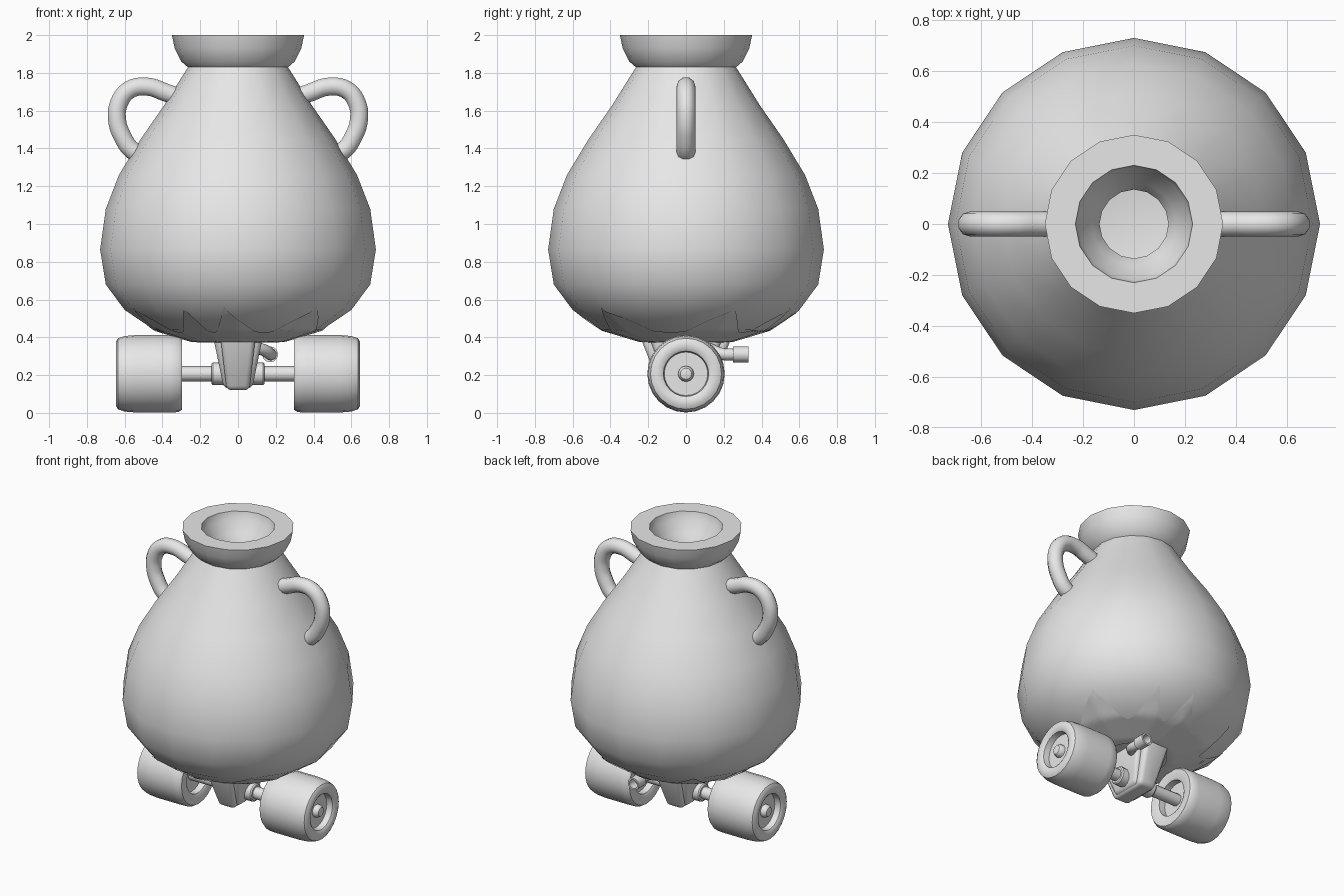
import bpy, bmesh, math
from mathutils import Matrix, Vector

cube = bpy.data.objects.get("Cube")
if cube:
    bpy.data.objects.remove(cube, do_unlink=True)

clay = bpy.data.materials.new("plain_grey")
clay.use_nodes = True
clay.diffuse_color = (0.8, 0.8, 0.8, 1)
clay.node_tree.nodes["Principled BSDF"].inputs["Base Color"].default_value = (0.8, 0.8, 0.8, 1)
TO_X = Matrix.Rotation(math.pi / 2, 4, 'Y')   # z axis -> +x


def finish(name, bm, matrix=Matrix(), angle=40, recalc=True):
    bmesh.ops.remove_doubles(bm, verts=bm.verts, dist=1e-5)
    bm.transform(matrix)
    if recalc:
        bmesh.ops.recalc_face_normals(bm, faces=bm.faces)
    mesh = bpy.data.meshes.new(name)
    bm.to_mesh(mesh)
    bm.free()
    mesh.materials.append(clay)
    obj = bpy.data.objects.new(name, mesh)
    bpy.context.collection.objects.link(obj)
    bpy.ops.object.select_all(action='DESELECT')
    obj.select_set(True)
    bpy.context.view_layer.objects.active = obj
    bpy.ops.object.shade_smooth_by_angle(angle=math.radians(angle))
    return obj


def lathe(name, profile, segments, matrix=Matrix(), angle=40):
    """Spin (radius, height) points around z."""
    bm = bmesh.new()
    verts = [bm.verts.new((r, 0, h)) for r, h in profile]
    edges = [bm.edges.new(pair) for pair in zip(verts, verts[1:])]
    bmesh.ops.spin(bm, geom=verts + edges, cent=(0, 0, 0), axis=(0, 0, 1),
                   angle=math.tau, steps=segments, use_merge=True)
    return finish(name, bm, matrix, angle)


def tube(name, points, radius, sides=12, steps=5):
    """Round tube through a smooth path."""
    curve = bpy.data.curves.new(name, 'CURVE')
    curve.dimensions = '3D'
    curve.bevel_depth = radius
    curve.bevel_resolution = sides // 4
    curve.use_fill_caps = True
    curve.resolution_u = steps
    spline = curve.splines.new('BEZIER')
    spline.bezier_points.add(len(points) - 1)
    for bp, p in zip(spline.bezier_points, points):
        bp.co = p
        bp.handle_left_type = bp.handle_right_type = 'AUTO'
    temp = bpy.data.objects.new(name + "_path", curve)
    bpy.context.collection.objects.link(temp)
    mesh = temp.evaluated_get(bpy.context.evaluated_depsgraph_get()).to_mesh()
    bm = bmesh.new()
    bm.from_mesh(mesh)
    bpy.data.objects.remove(temp, do_unlink=True)
    return finish(name, bm)


def wedge(name, top, bottom, z_top, z_bottom, bevel):
    """Tapered block with rounded edges, sizes as half widths."""
    bm = bmesh.new()
    bmesh.ops.create_cube(bm, size=2)
    for v in bm.verts:
        w, d = top if v.co.z > 0 else bottom
        v.co = (v.co.x * w, v.co.y * d, z_top if v.co.z > 0 else z_bottom)
    bmesh.ops.bevel(bm, geom=bm.edges[:], offset=bevel, segments=3,
                    profile=0.5, affect='EDGES')
    return finish(name, bm)


# Hollow pot: outside from the bottom up, over the rim, then down the inside
outside = [(0, 0.37), (0.245, 0.38), (0.445, 0.44), (0.6, 0.545), (0.7, 0.68),
           (0.73, 0.865), (0.7, 1.08), (0.63, 1.26), (0.515, 1.45),
           (0.39, 1.63), (0.29, 1.79), (0.265, 1.83)]
rim = [(0.3, 1.86), (0.335, 1.93), (0.35, 2), (0.23, 2), (0.22, 1.95),
       (0.165, 1.88), (0.135, 1.82)]
inside = [(0.17, 1.73), (0.28, 1.57), (0.4, 1.4), (0.52, 1.2), (0.58, 1.05),
          (0.61, 0.87), (0.58, 0.73), (0.5, 0.62), (0.36, 0.54), (0, 0.5)]
lathe("pot", outside + rim + inside, 16)


# Jagged patch hugging the underside of the pot
def pot_underside(r, a):
    half = math.pi / 16
    r *= math.cos(a % (2 * half) - half) / math.cos(half)
    for (r0, z0), (r1, z1) in zip(outside, outside[1:5]):
        if r <= r1:
            return z0 + (z1 - z0) * (r - r0) / (r1 - r0)
    return outside[4][1]


tips = [25, 65, 87, 130, 165, 205, 242, 263, 313, 385]


def patch_radius(deg):
    for a, b in zip(tips, tips[1:]):
        if a <= deg <= b:
            t = (deg - a) / (b - a)
            return 0.41 + 0.2 * abs(2 * t - 1) ** 1.6
    return 0.42


bm = bmesh.new()
RINGS, rows = 14, []
for deg in range(25, 385, 2):
    a = math.radians(deg)
    reach = patch_radius(deg)
    row = []
    for k in range(RINGS + 1):
        r = 0.2 + (reach - 0.2) * k / RINGS
        row.append(bm.verts.new((r * math.cos(a) * 1.006, r * math.sin(a) * 1.006,
                                 pot_underside(r, a) - 0.005)))
    rows.append(row)
for i, row in enumerate(rows):
    nxt = rows[(i + 1) % len(rows)]
    for k in range(RINGS):
        bm.faces.new((row[k], row[k + 1], nxt[k + 1], nxt[k]))
finish("jagged_patch", bm)

# Handles, wheels and axle parts, one set per side
handle_path = [(0.28, 1.66), (0.38, 1.695), (0.48, 1.727), (0.575, 1.71), (0.63, 1.64),
               (0.64, 1.55), (0.61, 1.46), (0.56, 1.39), (0.5, 1.36)]
wheel_profile = [(0, 0.35), (0.12, 0.35), (0.12, 0.305), (0.135, 0.297), (0.19, 0.297),
                 (0.203, 0.315), (0.205, 0.36), (0.205, 0.54), (0.2, 0.6), (0.188, 0.635),
                 (0.168, 0.647), (0.135, 0.645), (0.12, 0.635), (0.115, 0.595), (0, 0.595)]
hub_profile = [(0.042, 0.58), (0.042, 0.615), (0.03, 0.632), (0, 0.64)]
for side, sign in (("left", 1), ("right", -1)):
    place = Matrix.Translation((0, 0, 0.207)) @ Matrix.Scale(sign, 4, Vector((1, 0, 0))) @ TO_X
    tube(side + "_handle", [(sign * x, 0, z) for x, z in handle_path], 0.05)
    lathe(side + "_wheel", wheel_profile, 24, place)
    lathe(side + "_hub_cap", hub_profile, 12, place)
    lathe(side + "_axle", [(0, 0), (0.04, 0), (0.04, 0.36), (0, 0.36)], 12, place)
    lathe(side + "_axle_collar",
          [(0, 0.04), (0.06, 0.04), (0.06, 0.132), (0.053, 0.14), (0, 0.14)], 12, place)

# Truck block under the pot, with a narrower keel
wedge("truck_block", (0.135, 0.2), (0.075, 0.1), 0.42, 0.13, 0.025)
wedge("truck_keel", (0.095, 0.25), (0.06, 0.13), 0.42, 0.12, 0.025)

# Exhaust pipe with an open flared tip
tube("exhaust_pipe", [(0.04, 0.08, 0.35), (0.13, 0.13, 0.335),
                      (0.17, 0.19, 0.312), (0.17, 0.27, 0.31)], 0.032)
lathe("exhaust_tip", [(0, 0), (0.042, 0), (0.042, 0.08), (0.03, 0.08), (0.03, 0.02), (0, 0.02)],
      12, Matrix.Translation((0.17, 0.25, 0.31)) @ Matrix.Rotation(-math.pi / 2, 4, 'X'))
